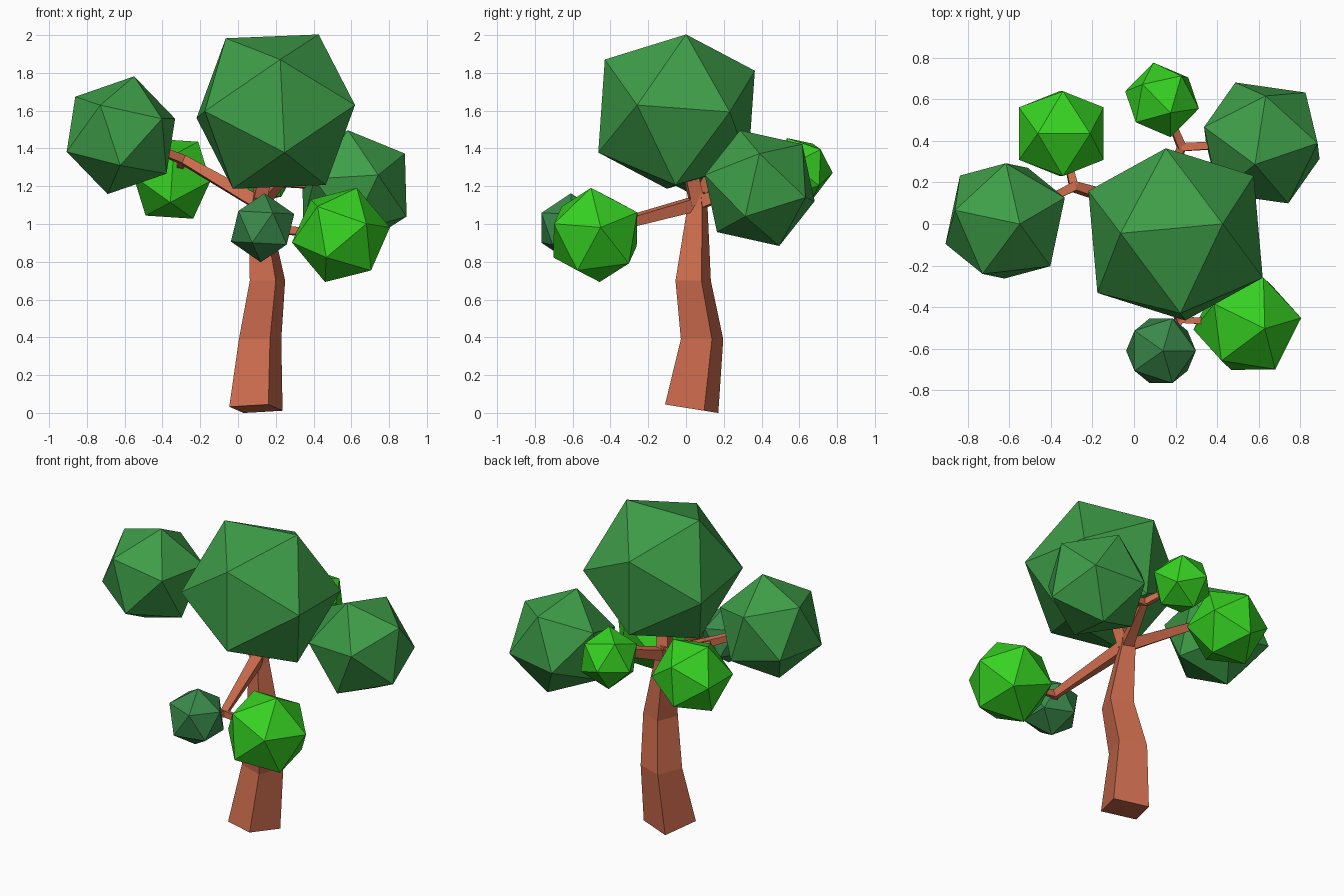
import bpy, bmesh, math
from mathutils import Vector, Matrix

cube = bpy.data.objects.get("Cube")
if cube:
    bpy.data.objects.remove(cube, do_unlink=True)


def material(name, rgb):
    m = bpy.data.materials.new(name)
    m.use_nodes = True
    m.diffuse_color = (*rgb, 1)
    m.node_tree.nodes["Principled BSDF"].inputs["Base Color"].default_value = (*rgb, 1)
    return m


bark = material("bark", (0.61, 0.15, 0.076))
dark_green = material("dark_green", (0.048, 0.34, 0.065))
muted_green = material("muted_green", (0.042, 0.25, 0.07))
bright_green = material("bright_green", (0.037, 0.64, 0.016))


def finish(name, bm, mat):
    bmesh.ops.recalc_face_normals(bm, faces=bm.faces)
    mesh = bpy.data.meshes.new(name)
    bm.to_mesh(mesh)
    bm.free()
    mesh.materials.append(mat)
    obj = bpy.data.objects.new(name, mesh)
    bpy.context.collection.objects.link(obj)
    return obj


def frame(a, b):
    """Rotation whose first axis is a and whose second leans toward b."""
    x = Vector(a).normalized()
    z = x.cross(Vector(b)).normalized()
    return Matrix((x, z.cross(x), z)).transposed()


def foliage(name, mat, center, radius, corner, neighbour):
    """Twenty-sided leaf clump with one edge running from corner to neighbour."""
    bm = bmesh.new()
    bmesh.ops.create_icosphere(bm, subdivisions=1, radius=radius)
    bm.verts.ensure_lookup_table()
    v = bm.verts[0]
    w = v.link_edges[0].other_vert(v)
    turn = frame(corner, neighbour) @ frame(v.co, w.co).transposed()
    bmesh.ops.transform(bm, matrix=Matrix.Translation(center) @ turn.to_4x4(), verts=bm.verts)
    return finish(name, bm, mat)


def loft(name, rings):
    """Closed skin through a list of four-point sections."""
    bm = bmesh.new()
    rows = [[bm.verts.new(p) for p in ring] for ring in rings]
    for lo, hi in zip(rows, rows[1:]):
        for i in range(4):
            j = (i + 1) % 4
            bm.faces.new((lo[i], lo[j], hi[j], hi[i]))
    bm.faces.new(rows[0])
    bm.faces.new(rows[-1])
    return finish(name, bm, bark)


def branch(name, points, widths):
    """Square tapering limb along a path."""
    pts = [Vector(p) for p in points]
    rings = []
    for i, (p, w) in enumerate(zip(pts, widths)):
        along = pts[min(i + 1, len(pts) - 1)] - pts[max(i - 1, 0)]
        m = frame(along, (0.1, 0.2, 1))
        h = w / 2
        rings.append([p + m @ Vector((0, s * h, t * h))
                      for s, t in ((1, 1), (1, -1), (-1, -1), (-1, 1))])
    return loft(name, rings)


# Trunk: square sections, slightly twisted, with a tilted foot
def section(x, y, z, side, tilt=0.0):
    r = side / math.sqrt(2)
    ring = []
    for k in range(4):
        a = math.radians(-65 + 90 * k)
        dy = r * math.sin(a)
        ring.append((x + r * math.cos(a), y + dy, z - tilt * dy))
    return ring


loft("trunk", [
    section(0.095, 0.03, 0.022, 0.22, 0.16),
    section(0.117, 0.085, 0.39, 0.175),
    section(0.156, 0.038, 0.70, 0.146),
    section(0.11, 0.06, 1.08, 0.085),
    section(0.11, 0.06, 1.17, 0.06),
])

# Leaf clumps
clumps = {
    "crown": (dark_green, (0.2, -0.05, 1.595), 0.47, (0.225, 0.05, 0.405), (0.025, -0.39, 0.285)),
    "right_canopy": (dark_green, (-0.62, 0.015, 1.47), 0.32, (0.07, -0.015, 0.31), (-0.237, 0.05, 0.207)),
    "left_canopy": (dark_green, (0.615, 0.39, 1.19), 0.325, (-0.033, -0.104, 0.307), (0.279, 0, 0.186)),
    "front_small_clump": (muted_green, (0.13, -0.61, 0.98), 0.183, (0.01, 0, 0.185), (0.166, 0, 0.09)),
    "front_bright_clump": (bright_green, (0.545, -0.48, 0.942), 0.264, (0.085, -0.023, 0.251), (0.08, 0.226, 0.124)),
    "right_bright_clump": (bright_green, (-0.35, 0.435, 1.24), 0.24, (-0.117, 0, 0.22), (0.14, 0, 0.19)),
    "back_bright_clump": (bright_green, (0.135, 0.597, 1.285), 0.185, (0.04, -0.06, 0.165), (0.1, 0.125, 0.117)),
}
for name, spec in clumps.items():
    foliage(name, *spec)

# Limbs: each leaves the trunk top, then forks to two clumps
top = Vector((0.11, 0.06, 1.11))
forks = {
    "right": ((-0.29, 0.18, 1.34), "right_canopy", "right_bright_clump"),
    "back": ((0.23, 0.37, 1.22), "left_canopy", "back_bright_clump"),
    "front": ((0.22, -0.46, 0.97), "front_bright_clump", "front_small_clump"),
}
for side, (fork, first, second) in forks.items():
    branch(side + "_limb", [top, fork, clumps[first][1]], (0.07, 0.045, 0.03))
    branch(side + "_twig", [fork, clumps[second][1]], (0.04, 0.025))
branch("crown_limb", [top, clumps["crown"][1]], (0.075, 0.05))
